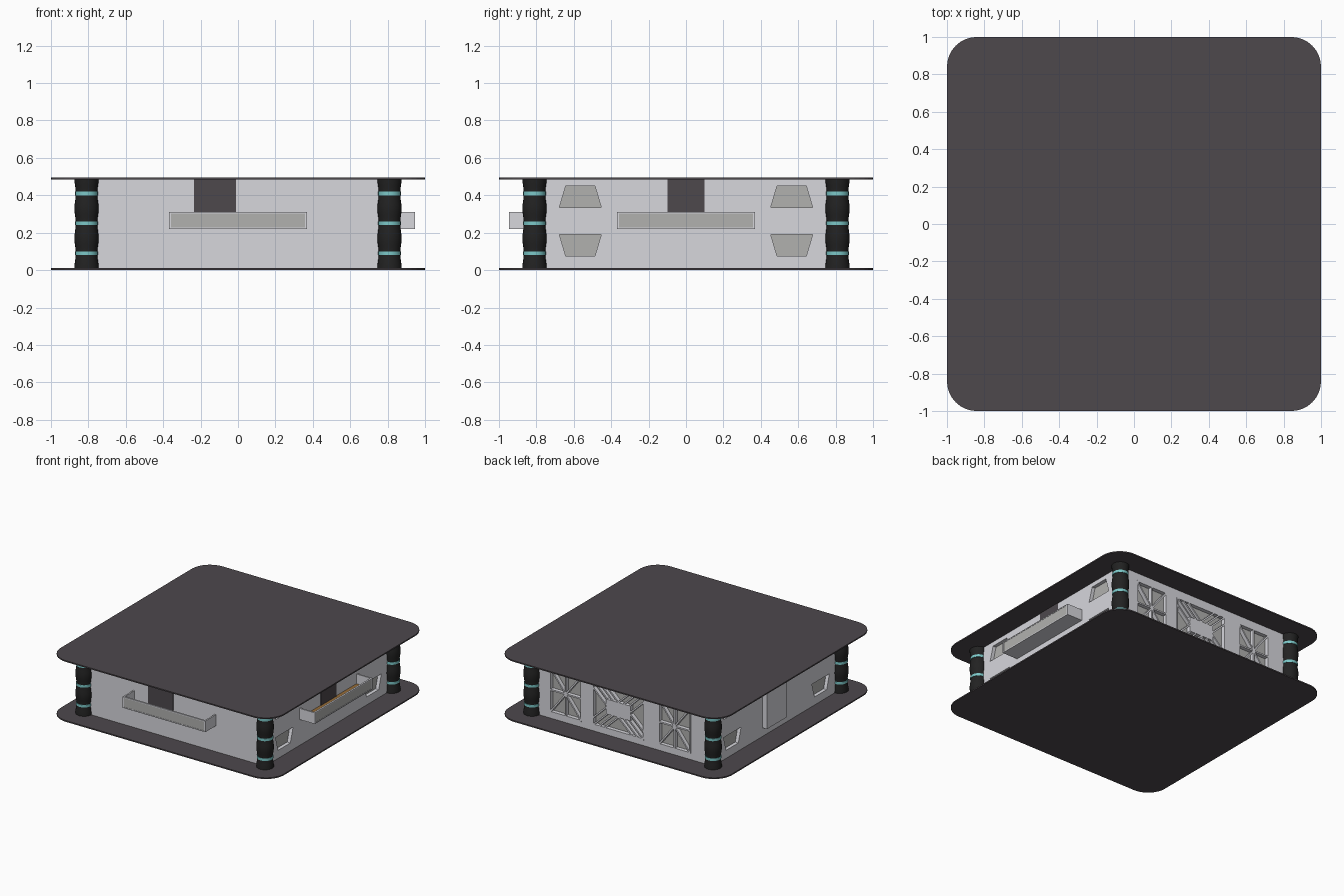
import bpy, bmesh, math
from mathutils import Matrix, Vector

if "Cube" in bpy.data.objects:
    bpy.data.objects.remove(bpy.data.objects["Cube"])

W = 0.81                       # distance of the walls from the centre
FRONT, RIGHT, BACK, LEFT = range(4)

def material(name, r, g, b):
    m = bpy.data.materials.new(name)
    m.diffuse_color = (r, g, b, 1)
    m.use_nodes = True
    m.node_tree.nodes["Principled BSDF"].inputs["Base Color"].default_value = m.diffuse_color
    return m

WALL = material("pale_wall", 0.68, 0.68, 0.72)
PANE = material("grey_pane", 0.44, 0.44, 0.43)
DARK = material("dark_slab", 0.075, 0.065, 0.073)
BLACK = material("black_column", 0.016, 0.016, 0.016)
CYAN = material("cyan_ring", 0.2, 0.58, 0.58)
WOOD = material("wood_floor", 0.3, 0.15, 0.04)

def finish(bm, name, mat):
    bmesh.ops.recalc_face_normals(bm, faces=bm.faces)
    me = bpy.data.meshes.new(name)
    bm.to_mesh(me)
    bm.free()
    ob = bpy.data.objects.new(name, me)
    bpy.context.collection.objects.link(ob)
    me.materials.append(mat)
    return ob

def prisms(name, mat, items):
    """Each item: side, outline in (along wall, height), inner and outer depth."""
    bm = bmesh.new()
    for side, outline, d0, d1 in items:
        rot = Matrix.Rotation(side * math.pi / 2, 3, 'Z')
        rings = [[bm.verts.new(rot @ Vector((u, -W - d, z))) for u, z in outline] for d in (d0, d1)]
        bm.faces.new(rings[0])
        bm.faces.new(rings[1][::-1])
        n = len(outline)
        for i in range(n):
            j = (i + 1) % n
            bm.faces.new((rings[0][i], rings[1][i], rings[1][j], rings[0][j]))
    return finish(bm, name, mat)

def rect(u0, u1, z0, z1):
    return [(u0, z0), (u1, z0), (u1, z1), (u0, z1)]

def bar(a, b, w=0.006):
    a, b = Vector(a), Vector(b)
    t = (b - a).normalized() * w
    s = Vector((-t.y, t.x))
    return [tuple(p) for p in (a + s, a - s, b - s, b + s)]

# floor and roof slabs with rounded corners
def slab(name, z0, z1, r=0.16):
    bm = bmesh.new()
    pts = []
    for q in range(4):
        c = Vector((1 - r, 1 - r, z0))
        for i in range(9):
            a = math.pi / 16 * i
            p = c + Vector((math.cos(a), math.sin(a), 0)) * r
            pts.append(bm.verts.new(Matrix.Rotation(q * math.pi / 2, 3, 'Z') @ p))
    f = bm.faces.new(pts)
    ext = bmesh.ops.extrude_face_region(bm, geom=[f])
    bmesh.ops.translate(bm, vec=(0, 0, z1 - z0), verts=[v for v in ext['geom'] if isinstance(v, bmesh.types.BMVert)])
    if not f.is_valid or len(bm.faces) < len(pts) + 2:
        bm.faces.new(pts)
    return finish(bm, name, DARK)

slab("floor_slab", 0, 0.01)
slab("roof_slab", 0.485, 0.495)

# wall block with recessed windows
bm = bmesh.new()
bmesh.ops.create_cube(bm, size=1, matrix=Matrix.Translation((0, 0, 0.2475)) @ Matrix.Diagonal((2 * W, 2 * W, 0.475, 1)))
walls = finish(bm, "walls", WALL)

traps = []
for side in (RIGHT, LEFT):
    for c in (-0.565, 0.565):
        for zw, zn in ((0.335, 0.45), (0.19, 0.075)):
            traps.append((side, [(c - 0.112, zw), (c + 0.112, zw), (c + 0.078, zn), (c - 0.078, zn)]))
Z0, Z1 = 0.06, 0.42
spans = [(-0.65, -0.37), (-0.265, 0.19), (0.325, 0.605)]
openings = traps + [(BACK, rect(a, b, Z0, Z1)) for a, b in spans]
cutter = prisms("window_cutter", PANE, [(s, o, -0.03, 0.03) for s, o in openings])
cutter.hide_render = True
cutter.hide_viewport = True
mod = walls.modifiers.new("windows", 'BOOLEAN')
mod.operation, mod.object, mod.solver = 'DIFFERENCE', cutter, 'EXACT'
prisms("window_panes", PANE, [(s, o, -0.04, -0.028) for s, o in openings])

# decorative bars of the back windows
bars = []
for a, b in spans:
    for p, q in (((a, Z0), (b, Z0)), ((a, Z1), (b, Z1)), ((a, Z0), (a, Z1)), ((b, Z0), (b, Z1))):
        bars.append(bar(p, q))
for a, b in (spans[0], spans[2]):
    m, h = (a + b) / 2, (Z0 + Z1) / 2
    for p in ((a, Z0), (a, h), (a, Z1), (m, Z1), (b, Z1), (b, h), (b, Z0), (m, Z0)):
        bars.append(bar((m, h), p))
a, b = spans[1]
m, h = (a + b) / 2, (Z0 + Z1) / 2
for sx in (-1, 1):
    for sz in (-1, 1):
        for k in (0, 0.05, 0.1):
            bars.append(bar((m + sx * (0.10 - k), h + sz * 0.06), (m + sx * (0.22 - k), h + sz * 0.175)))
        bars.append(bar((m + sx * 0.11, h + sz * 0.01), (m + sx * 0.225, h + sz * 0.12)))
prisms("window_bars", WALL, [(BACK, o, -0.029, 0.003) for o in bars])
prisms("centre_window_panel", WALL, [(BACK, rect(m - 0.11, m + 0.11, h - 0.06, h + 0.06), -0.029, 0.004)])

# doors and the bay on the left
prisms("doors", DARK, [(FRONT, rect(-0.235, -0.01, 0.23, 0.485), -0.01, 0.004),
                       (RIGHT, rect(-0.10, 0.10, 0.23, 0.485), -0.01, 0.004)])
prisms("left_bay", WALL, [(LEFT, rect(-0.18, 0.08, 0.08, 0.43), -0.01, 0.04)])

# balconies
B, Z0, Z1, D = 0.37, 0.22, 0.31, 0.137
for side, label in ((FRONT, "front"), (RIGHT, "right")):
    prisms(label + "_balcony", WALL, [
        (side, rect(-B, B, Z0, Z0 + 0.008), 0, D),
        (side, rect(-B, -B + 0.012, Z0, Z1), 0, D),
        (side, rect(B - 0.012, B, Z0, Z1), 0, D),
        (side, rect(-B, B, Z0, Z1), D - 0.014, D - 0.004),
        (side, rect(-B, B, Z1 - 0.008, Z1), D - 0.014, D)])
    prisms(label + "_balcony_panel", PANE, [(side, rect(-B + 0.012, B - 0.012, Z0 + 0.008, Z1 - 0.008), D - 0.006, D - 0.002)])
    prisms(label + "_balcony_floor", WOOD, [(side, rect(-B + 0.012, B - 0.012, Z0 + 0.006, Z0 + 0.012), 0, D - 0.013)])

# corner columns and their rings
def lathe(name, mat, profile, x, y, n=24):
    bm = bmesh.new()
    rings = [[bm.verts.new((x + r * math.cos(2 * math.pi * i / n), y + r * math.sin(2 * math.pi * i / n), z))
              for i in range(n)] for r, z in profile]
    for lo, hi in zip(rings, rings[1:]):
        for i in range(n):
            bm.faces.new((lo[i], lo[(i + 1) % n], hi[(i + 1) % n], hi[i]))
    bm.faces.new(rings[0])
    bm.faces.new(rings[-1])
    ob = finish(bm, name, mat)
    ob.data.shade_smooth()
    bpy.context.view_layer.objects.active = ob
    ob.select_set(True)
    bpy.ops.object.shade_smooth_by_angle(angle=math.radians(35))
    ob.select_set(False)

shaft = [(0.061 + 0.004 * math.cos(2 * math.pi * (z - 0.01) / 0.16), z)
         for z in [0.008 + 0.02 * i for i in range(24)] + [0.487]]
for x in (-W, W):
    for y in (-W, W):
        lathe("corner_column", BLACK, shaft, x, y)
        for z in (0.09, 0.25, 0.41):
            lathe("column_ring", CYAN, [(0.0605, z - 0.01), (0.0605, z + 0.01)], x, y)
